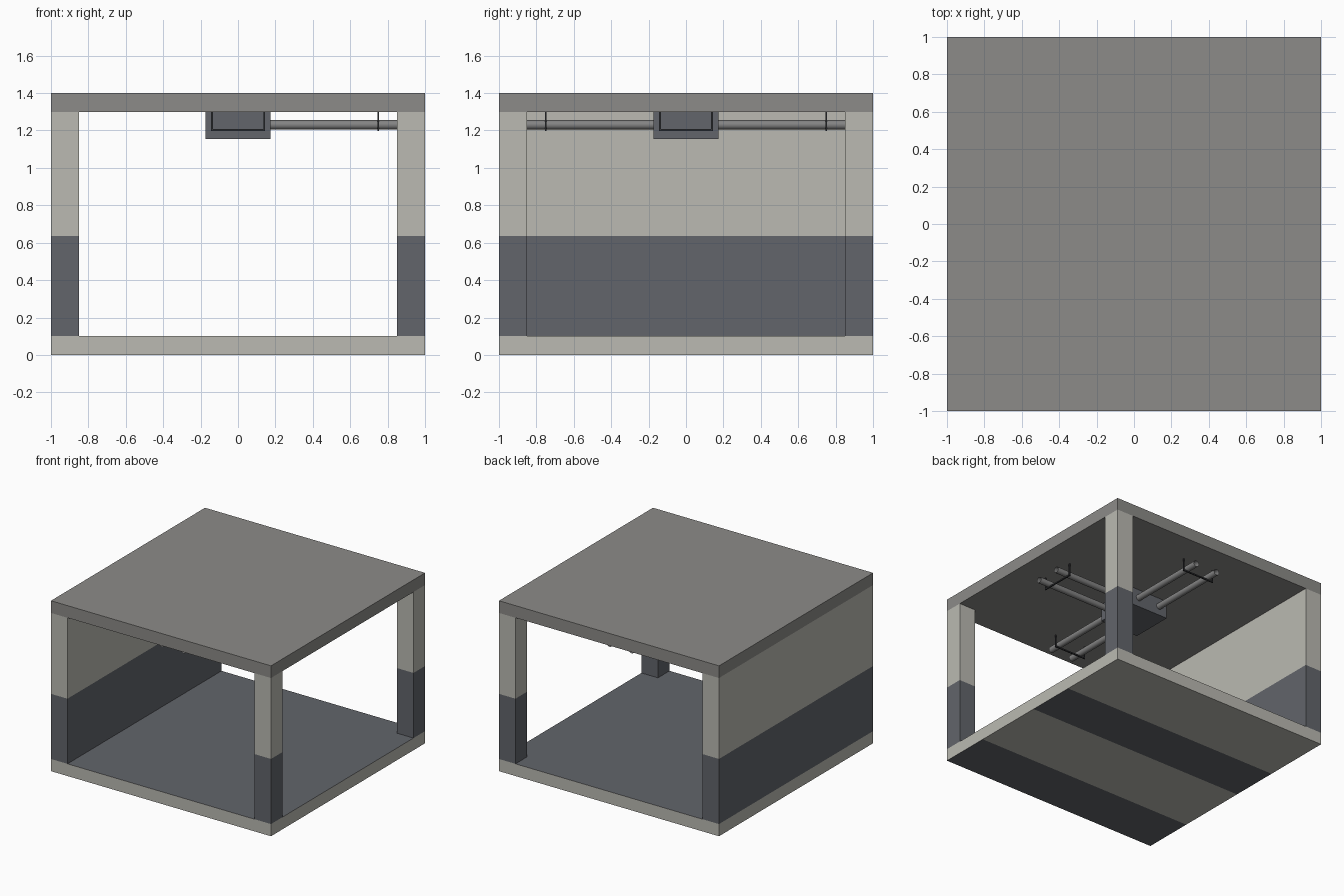
import bpy, bmesh
from math import pi
from mathutils import Vector, Matrix

cube = bpy.data.objects.get("Cube")
if cube:
    bpy.data.objects.remove(cube, do_unlink=True)


def material(name, rgb):
    m = bpy.data.materials.new(name)
    m.use_nodes = True
    m.diffuse_color = (*rgb, 1)
    m.node_tree.nodes["Principled BSDF"].inputs["Base Color"].default_value = (*rgb, 1)
    return m


beige = material("beige plaster", (0.495, 0.49, 0.445))
slate = material("slate paint", (0.122, 0.13, 0.147))
concrete = material("grey concrete", (0.262, 0.258, 0.246))
steel = material("pipe steel", (0.23, 0.23, 0.23))
iron = material("dark iron", (0.035, 0.037, 0.042))


def add_box(bm, lo, hi):
    lo, hi = Vector(lo), Vector(hi)
    size = hi - lo
    mat = Matrix.Translation((lo + hi) / 2) @ Matrix.Diagonal((*size, 1))
    bmesh.ops.create_cube(bm, size=1, matrix=mat)


def cut(bm, point, normal):
    geom = bm.verts[:] + bm.edges[:] + bm.faces[:]
    bmesh.ops.bisect_plane(bm, geom=geom, plane_co=point, plane_no=normal)


def finish(bm, name, *mats, rule=None):
    if rule:
        for f in bm.faces:
            f.normal_update()
            f.material_index = int(rule(f))
    mesh = bpy.data.meshes.new(name)
    bm.to_mesh(mesh)
    bm.free()
    for m in mats:
        mesh.materials.append(m)
    obj = bpy.data.objects.new(name, mesh)
    bpy.context.collection.objects.link(obj)
    return obj


INNER, FLOOR, CEILING, PAINT = 0.85, 0.1, 1.3, 0.635

# Floor slab: painted top, striped underside
bm = bmesh.new()
add_box(bm, (-1, -1, 0), (1, 1, FLOOR))
stripes = (-0.58, 0.015, 0.42)
for y in stripes:
    cut(bm, (0, y, 0), (0, 1, 0))


def floor_paint(f):
    y = f.calc_center_median().y
    striped = y < stripes[0] or stripes[1] < y < stripes[2]
    return f.normal.z > 0.5 or (f.normal.z < -0.5 and striped)


finish(bm, "floor", beige, slate, rule=floor_paint)

# Side wall and corner pillars: painted dark on the lower half
supports = {
    "side_wall": ((-1, -1), (-INNER, 1)),
    "front_pillar": ((INNER, -1), (1, -INNER)),
    "back_pillar": ((INNER, INNER), (1, 1)),
}
for name, (lo, hi) in supports.items():
    bm = bmesh.new()
    add_box(bm, (*lo, FLOOR), (*hi, CEILING))
    cut(bm, (0, 0, PAINT), (0, 0, 1))
    finish(bm, name, beige, slate, rule=lambda f: f.calc_center_median().z < PAINT)

# Roof slab
bm = bmesh.new()
add_box(bm, (-1, -1, CEILING), (1, 1, 1.4))
finish(bm, "roof", concrete)

# Ceiling junction box
bm = bmesh.new()
add_box(bm, (-0.175, -0.175, 1.155), (0.175, 0.175, CEILING))
finish(bm, "junction_box", slate)

# Three open pipe pairs with U-shaped hangers, built along +x and turned
R, ROD, START = 0.025, 0.005, 0.175
for name, angle in (("left", 0), ("back", pi / 2), ("front", -pi / 2)):
    turn = Matrix.Rotation(angle, 4, "Z")

    bm = bmesh.new()
    for y in (-0.1, 0.1):
        place = Matrix.Translation(((START + INNER) / 2, y, 1.23)) @ Matrix.Rotation(pi / 2, 4, "Y")
        bmesh.ops.create_cone(bm, cap_ends=False, segments=16, radius1=R, radius2=R,
                              depth=INNER - START, matrix=place)
    for f in bm.faces:
        f.smooth = True
    finish(bm, name + "_pipes", steel).matrix_world = turn

    bm = bmesh.new()
    x = 0.75
    add_box(bm, (x - ROD, -0.145, 1.198), (x + ROD, 0.145, 1.208))
    for y in (-0.14, 0.14):
        add_box(bm, (x - ROD, y - ROD, 1.208), (x + ROD, y + ROD, CEILING))
    finish(bm, name + "_pipe_hanger", iron).matrix_world = turn
